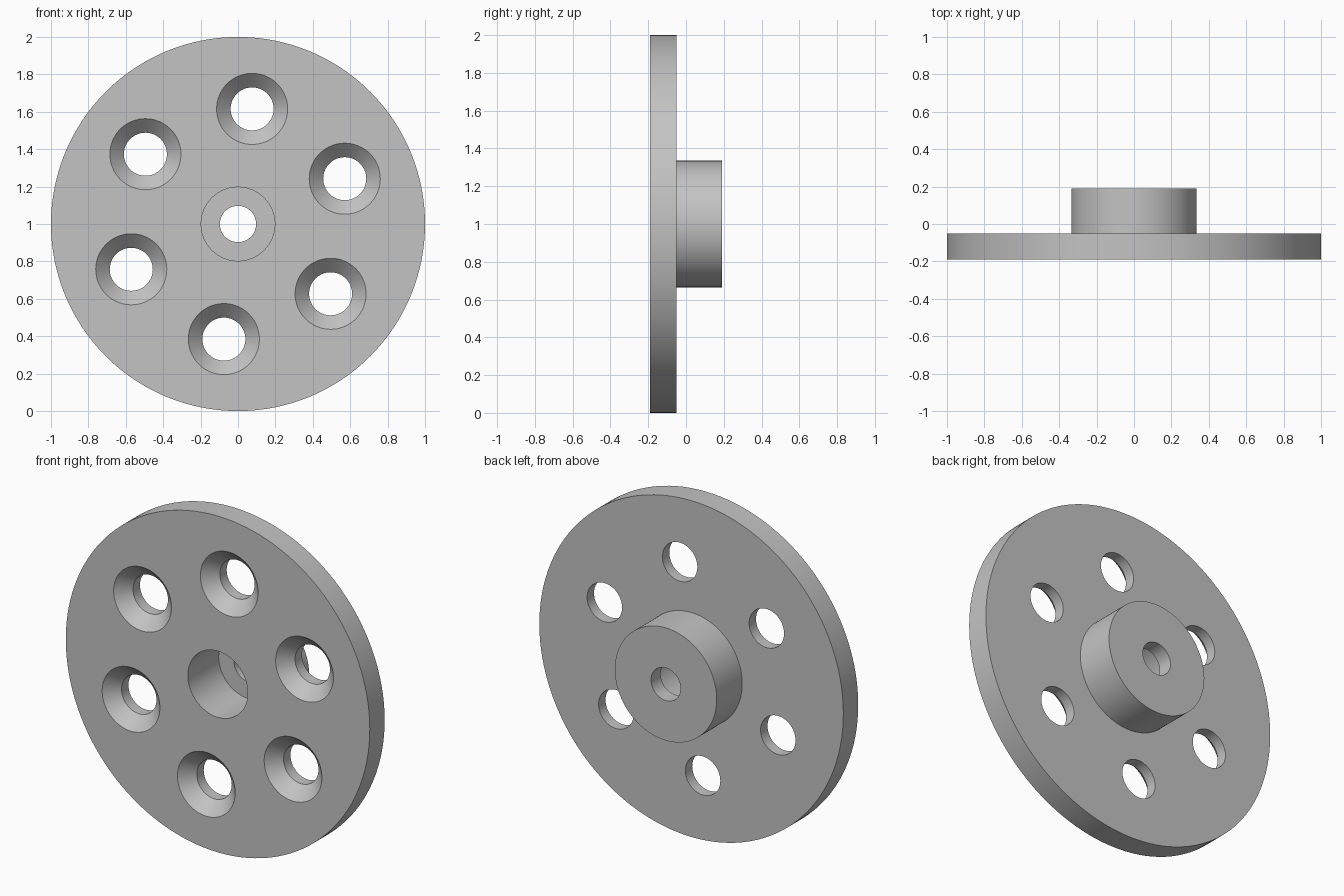
import bpy, bmesh, math
from mathutils import Vector

cube = bpy.data.objects.get("Cube")
if cube:
    bpy.data.objects.remove(cube, do_unlink=True)

CENTRE = Vector((0, 0, 1))
FRONT, STEP, BACK = -0.19, -0.05, 0.19
BORE_FLOOR = 0.10

grey = bpy.data.materials.new("plain grey")
grey.use_nodes = True
colour = (0.55, 0.55, 0.55, 1)
grey.diffuse_color = colour
grey.node_tree.nodes["Principled BSDF"].inputs["Base Color"].default_value = colour


def lathe(bm, profile, centre, steps, closed):
    """Turn a (radius, y) profile around the y axis through centre."""
    verts = [bm.verts.new(centre + Vector((r, y, 0))) for r, y in profile]
    edges = [bm.edges.new(pair) for pair in zip(verts, verts[1:])]
    if closed:
        edges.append(bm.edges.new((verts[-1], verts[0])))
    bmesh.ops.spin(bm, geom=verts + edges, cent=centre, axis=(0, 1, 0),
                   angle=math.tau, steps=steps, use_duplicate=False)


def finish(bm, name):
    bmesh.ops.remove_doubles(bm, verts=bm.verts, dist=0.0001)
    bmesh.ops.recalc_face_normals(bm, faces=bm.faces)
    mesh = bpy.data.meshes.new(name)
    bm.to_mesh(mesh)
    bm.free()
    mesh.materials.append(grey)
    obj = bpy.data.objects.new(name, mesh)
    bpy.context.collection.objects.link(obj)
    return obj


# Disc and rear hub, turned as one piece with a stepped centre bore
bm = bmesh.new()
lathe(bm, [(0.097, BORE_FLOOR), (0.097, BACK), (0.335, BACK), (0.335, STEP),
           (1, STEP), (1, FRONT), (0.197, FRONT), (0.197, BORE_FLOOR)],
      CENTRE, 128, True)
flange = finish(bm, "flange_with_hub")

# Ring of six countersunk screw holes
hole, sink, over = 0.115, 0.19, 0.02
bm = bmesh.new()
for i in range(6):
    a = math.radians(83 + 60 * i)
    centre = CENTRE + 0.62 * Vector((math.cos(a), 0, math.sin(a)))
    lathe(bm, [(0, FRONT - over), (sink + over, FRONT - over),
               (hole, FRONT + sink - hole), (hole, STEP + over), (0, STEP + over)],
          centre, 64, False)
cutter = finish(bm, "screw_hole_cutter")
cutter.hide_render = True

cut = flange.modifiers.new("screw holes", 'BOOLEAN')
cut.operation = 'DIFFERENCE'
cut.solver = 'EXACT'
cut.object = cutter

# Apply the cut, then smooth the round walls and keep the rims sharp
bpy.ops.object.select_all(action='DESELECT')
bpy.context.view_layer.objects.active = flange
flange.select_set(True)
bpy.ops.object.modifier_apply(modifier=cut.name)
bpy.data.objects.remove(cutter, do_unlink=True)
bpy.ops.object.shade_smooth_by_angle(angle=math.radians(30))
